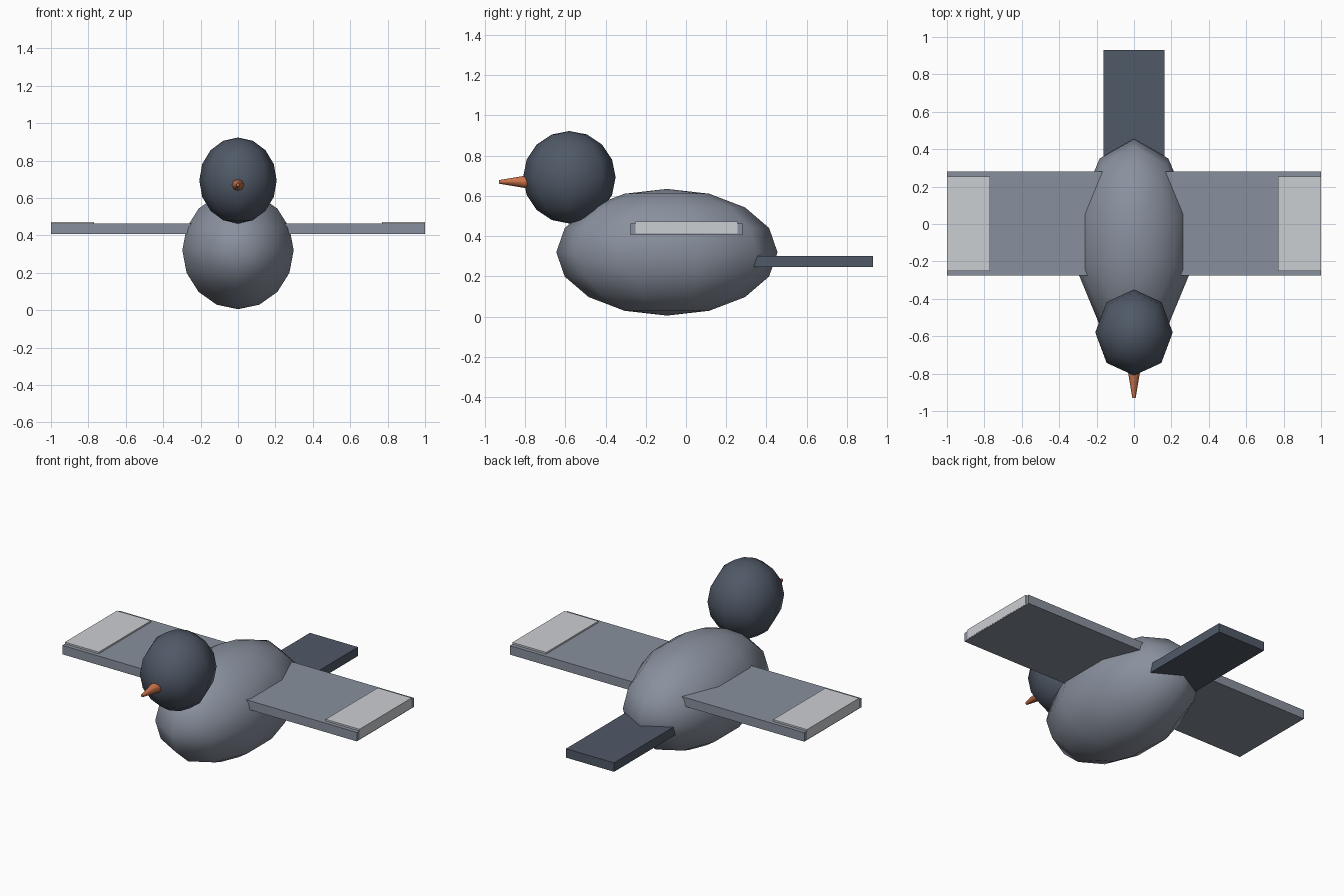
import bpy
from math import radians
from mathutils import Matrix

if "Cube" in bpy.data.objects:
    bpy.data.objects.remove(bpy.data.objects["Cube"])


def material(name, rgb):
    m = bpy.data.materials.new(name)
    m.use_nodes = True
    m.diffuse_color = (*rgb, 1)
    bsdf = m.node_tree.nodes["Principled BSDF"]
    bsdf.inputs["Base Color"].default_value = (*rgb, 1)
    return m


GREY = material("slate grey", (0.25, 0.28, 0.34))
DARK = material("dark slate", (0.08, 0.10, 0.135))
PALE = material("pale grey", (0.60, 0.62, 0.65))
ORANGE = material("beak orange", (0.60, 0.17, 0.07))


def finish(name, mat, smooth=False):
    ob = bpy.context.object
    ob.name = name
    ob.data.materials.append(mat)
    if smooth:
        bpy.ops.object.shade_smooth()
    return ob


def ellipsoid(name, centre, radii, segments, mat):
    """Eight-ring sphere with a vertex column facing the front."""
    bpy.ops.mesh.primitive_uv_sphere_add(segments=segments, ring_count=8, radius=1)
    ob = finish(name, mat, True)
    # turn so that one column of vertices lies on the y axis
    equator = [v.co for v in ob.data.vertices if abs(v.co.z) < 0.01]
    first = max(equator, key=lambda c: c.y)
    turn = Matrix.Rotation(first.xy.angle_signed((0, 1)) * -1, 4, "Z")
    ob.data.transform(Matrix.Diagonal((*radii, 1)) @ turn)
    ob.location = centre


def box(name, low, high, mat):
    bpy.ops.mesh.primitive_cube_add(size=1)
    ob = finish(name, mat)
    size = [h - l for l, h in zip(low, high)]
    ob.data.transform(Matrix.Diagonal((*size, 1)))
    ob.location = [(l + h) / 2 for l, h in zip(low, high)]


# Body and head
ellipsoid("body", (0, -0.095, 0.32), (0.313, 0.55, 0.315), 10, GREY)
ellipsoid("head", (0, -0.58, 0.693), (0.207, 0.23, 0.23), 8, DARK)

# Beak
bpy.ops.mesh.primitive_cone_add(vertices=8, radius1=0.034, radius2=0.009, depth=0.15,
                                location=(0, -0.855, 0.67), rotation=(radians(90), 0, 0))
finish("beak", ORANGE, True)
bpy.ops.object.shade_smooth_by_angle(angle=radians(50))

# Tail
box("tail", (-0.163, 0.3, 0.247), (0.163, 0.93, 0.302), DARK)

# Wings with pale tips that stand slightly proud
for side, s in (("left", 1), ("right", -1)):
    for part, inner, outer, back, front, z0, z1, mat in (
            ("wing", 0.15, 0.999, 0.28, -0.275, 0.407, 0.462, GREY),
            ("wing_tip", 0.77, 1.0, 0.255, -0.25, 0.413, 0.472, PALE)):
        xs = sorted((s * inner, s * outer))
        box(f"{side}_{part}", (xs[0], front, z0), (xs[1], back, z1), mat)
